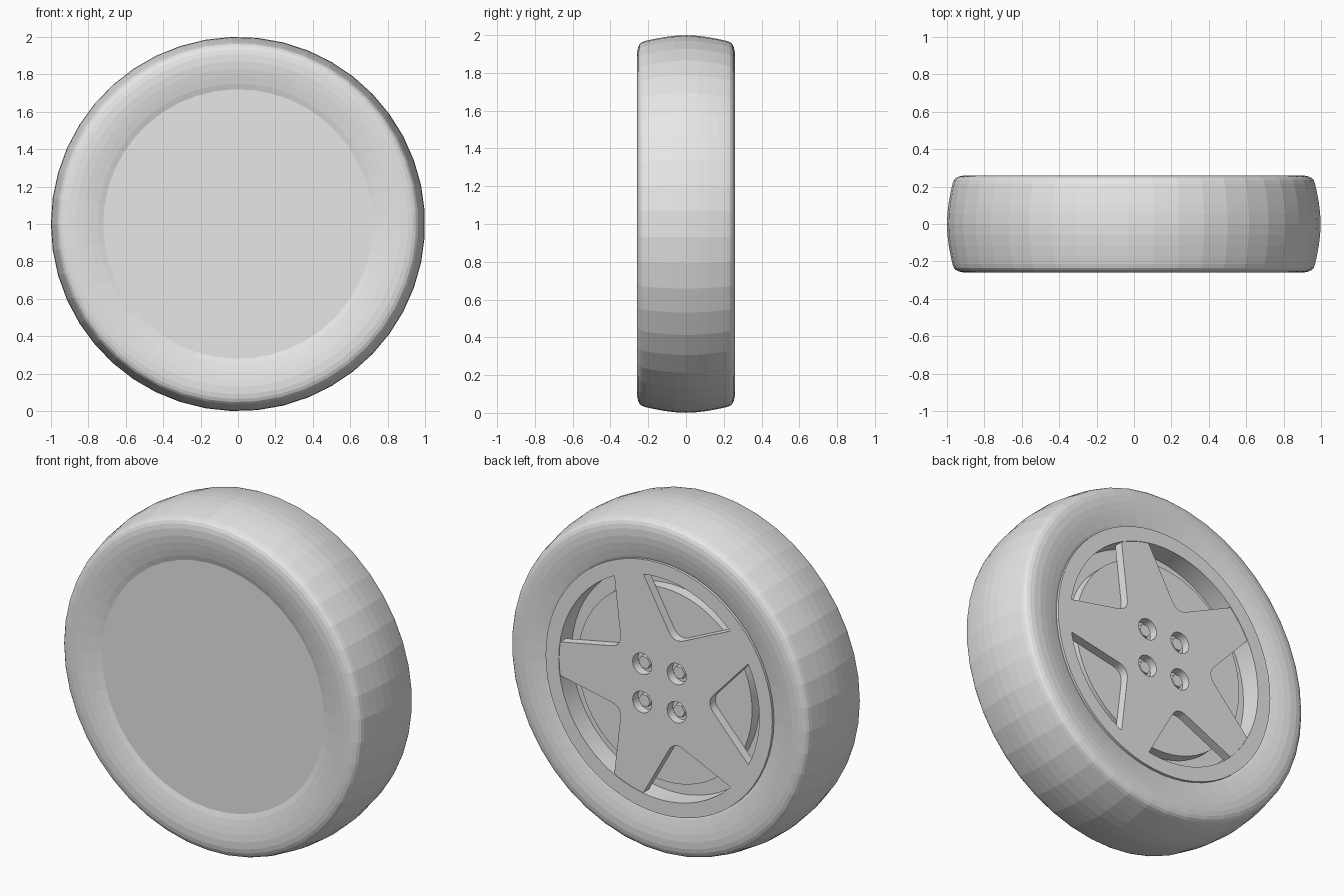
import bpy, bmesh, math
from mathutils import Vector

old = bpy.data.objects.get("Cube")
if old:
    bpy.data.objects.remove(old, do_unlink=True)

# One plain grey for the whole wheel
grey = bpy.data.materials.new("plain_grey")
grey.use_nodes = True
grey.diffuse_color = (0.8, 0.8, 0.8, 1)
grey.node_tree.nodes["Principled BSDF"].inputs["Base Color"].default_value = (0.8, 0.8, 0.8, 1)


def finish(obj, smooth):
    obj.data.materials.append(grey)
    bpy.ops.object.select_all(action='DESELECT')
    obj.select_set(True)
    bpy.context.view_layer.objects.active = obj
    if smooth:
        bpy.ops.object.shade_smooth_by_angle(angle=math.radians(30))


def lathe(name, profile, segments, start=0.0, centre=(0, 0), smooth=False):
    """Turn a profile of (radius, y) points about an axis along y."""
    bm = bmesh.new()
    rings = []
    for k in range(segments):
        a = start + math.tau * k / segments
        rings.append([bm.verts.new((centre[0] + r * math.cos(a), y,
                                    1 + centre[1] + r * math.sin(a))) for r, y in profile])
    for k in range(segments):
        p, q = rings[k], rings[(k + 1) % segments]
        for i in range(len(profile) - 1):
            bm.faces.new((p[i], p[i + 1], q[i + 1], q[i]))
    bmesh.ops.remove_doubles(bm, verts=bm.verts, dist=1e-5)
    bmesh.ops.recalc_face_normals(bm, faces=bm.faces)
    mesh = bpy.data.meshes.new(name)
    bm.to_mesh(mesh)
    bm.free()
    obj = bpy.data.objects.new(name, mesh)
    bpy.context.collection.objects.link(obj)
    finish(obj, smooth)
    return obj


# Tyre: mirrored sidewall and tread profile, closed by a flat disc in front
half = [(0.72, 0.23), (0.75, 0.24), (0.79, 0.249), (0.83, 0.256), (0.87, 0.26),
        (0.91, 0.259), (0.935, 0.254), (0.952, 0.246), (0.963, 0.234), (0.97, 0.215),
        (0.98, 0.17), (0.99, 0.115), (0.997, 0.06)]
profile = [(0, -0.23)] + [(r, -y) for r, y in half] + [(1.0, 0)] + half[::-1] + [(0.7, 0.22)]
lathe("tyre", profile, 45, start=math.pi / 45)

# Rim: raised ring, sunken groove and back plate
lathe("rim", [(0.7, 0.2), (0.735, 0.2), (0.735, 0.25), (0.65, 0.25), (0.65, 0.13),
              (0.565, 0.13), (0.565, 0.195), (0, 0.195)], 64, smooth=True)


# Five-spoke star with rounded valleys and four bolt holes
def polar(r, a):
    return Vector((r * math.cos(a), r * math.sin(a)))


outline = []
tip_r, tip_half, valley_r = 0.655, 0.15, 0.303
step = math.tau / 5
for k in range(5):
    a = k * step
    outline += [polar(tip_r, a + t * tip_half) for t in (-1, -0.5, 0, 0.5, 1)]
    valley = polar(valley_r, a + step / 2)
    before = valley.lerp(polar(tip_r, a + tip_half), 0.17)
    after = valley.lerp(polar(tip_r, a + step - tip_half), 0.17)
    for i in range(9):
        t = i / 8
        outline.append(before.lerp(valley, t).lerp(valley.lerp(after, t), t))

bolt_spots = [(sx * 0.112, sz * 0.112) for sx in (-1, 1) for sz in (-1, 1)]
loops = [outline]
for x, z in bolt_spots:
    loops.append([Vector((x, z)) + polar(0.062, math.tau * i / 24) for i in range(24)])

curve = bpy.data.curves.new("spokes", 'CURVE')
curve.dimensions = '2D'
curve.fill_mode = 'BOTH'
curve.extrude = 0.026
for loop in loops:
    spline = curve.splines.new('POLY')
    spline.points.add(len(loop) - 1)
    for point, co in zip(spline.points, loop):
        point.co = (co.x, co.y, 0, 1)
    spline.use_cyclic_u = True
spokes = bpy.data.objects.new("spokes", curve)
bpy.context.collection.objects.link(spokes)
spokes.location = (0, 0.22, 1)
spokes.rotation_euler = (math.pi / 2, 0, 0)
bpy.ops.object.select_all(action='DESELECT')
spokes.select_set(True)
bpy.context.view_layer.objects.active = spokes
bpy.ops.object.convert(target='MESH')
finish(bpy.context.view_layer.objects.active, True)

# Hexagonal bolt heads inside the holes
for n, spot in enumerate(bolt_spots):
    lathe(f"bolt_{n + 1}", [(0.038, 0.19), (0.038, 0.226), (0, 0.226)], 6, centre=spot)
